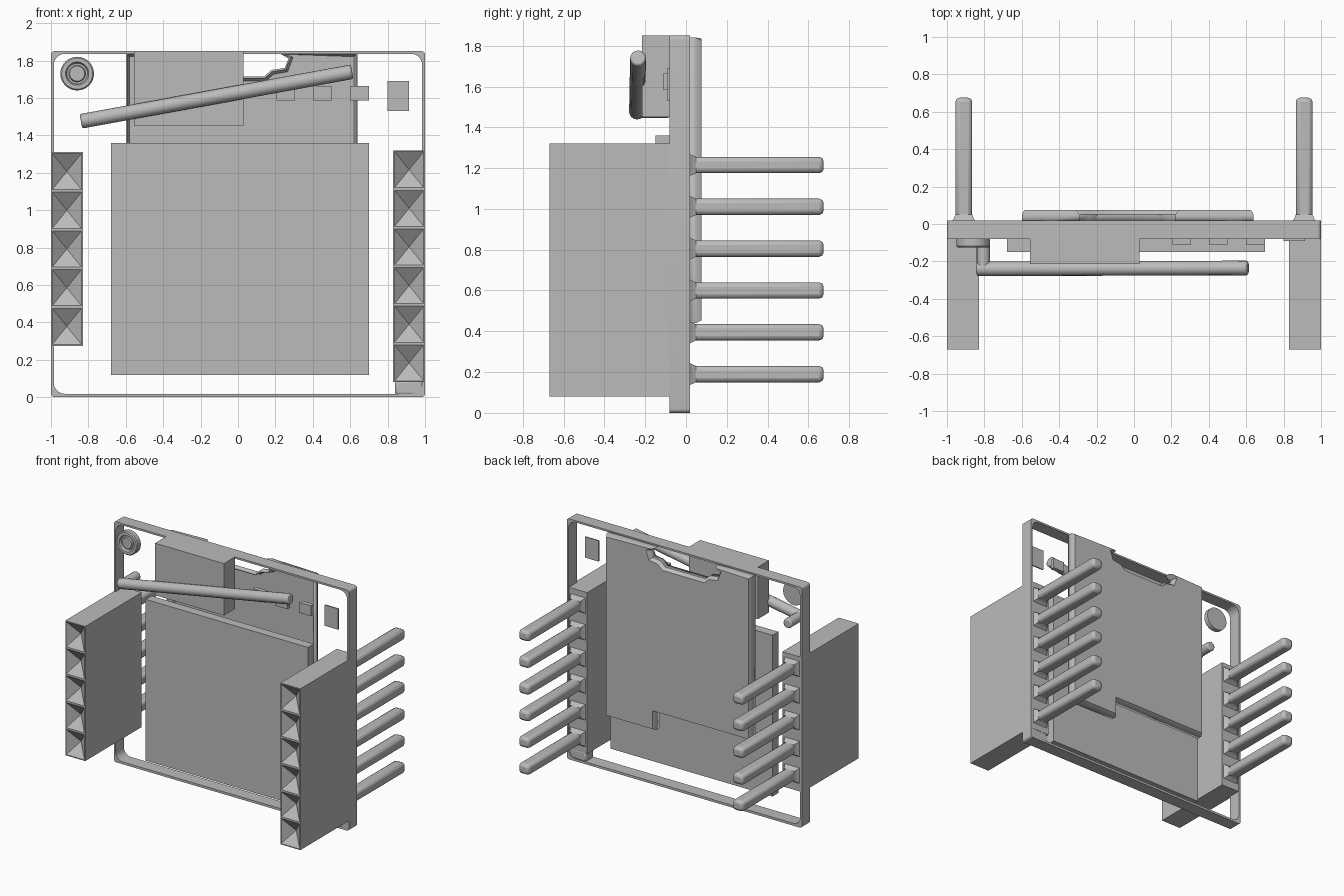
import bpy, bmesh, math
from mathutils import Vector

cube = bpy.data.objects.get("Cube")
if cube:
    bpy.data.objects.remove(cube, do_unlink=True)

grey = bpy.data.materials.new("plain_grey")
grey.use_nodes = True
GREY = (0.5, 0.5, 0.5, 1)
grey.diffuse_color = GREY
grey.node_tree.nodes["Principled BSDF"].inputs["Base Color"].default_value = GREY


def finish(name, bm, bevel=0, segments=2, solid=0):
    bmesh.ops.recalc_face_normals(bm, faces=bm.faces)
    mesh = bpy.data.meshes.new(name)
    bm.to_mesh(mesh)
    bm.free()
    mesh.materials.append(grey)
    ob = bpy.data.objects.new(name, mesh)
    bpy.context.collection.objects.link(ob)
    if solid:
        mod = ob.modifiers.new("Thickness", "SOLIDIFY")
        mod.thickness, mod.offset = solid, -1
    if bevel:
        mod = ob.modifiers.new("Bevel", "BEVEL")
        mod.width, mod.segments = bevel, segments
    bpy.ops.object.select_all(action="DESELECT")
    ob.select_set(True)
    bpy.context.view_layer.objects.active = ob
    bpy.ops.object.shade_smooth_by_angle(angle=math.radians(35))
    return ob


def box(name, x, y, z, bevel=0, segments=2):
    bm = bmesh.new()
    bmesh.ops.create_cube(bm, size=1)
    for v in bm.verts:
        v.co = [(r[0] + r[1]) / 2 + c * (r[1] - r[0]) for r, c in zip((x, y, z), v.co)]
    return finish(name, bm, bevel, segments)


def rounded_rect(x, z0, z1, r, steps=6):
    pts = []
    for k, (sx, sz) in enumerate(((1, 1), (-1, 1), (-1, -1), (1, -1))):
        cx, cz = sx * (x - r), (z1 - r if sz > 0 else z0 + r)
        for i in range(steps + 1):
            a = math.radians(90 * (k + i / steps))
            pts.append((cx + r * math.cos(a), cz + r * math.sin(a)))
    return pts


# Thin board rim
bm = bmesh.new()
outer, inner = rounded_rect(1, 0, 1.85, 0.02), rounded_rect(0.985, 0.018, 1.836, 0.06)
loops = [[bm.verts.new((px, y, pz)) for px, pz in ring]
         for ring, y in ((outer, -0.08), (outer, 0.02), (inner, 0.02), (inner, -0.08))]
count = len(outer)
for k in range(4):
    a, b = loops[k], loops[(k + 1) % 4]
    for i in range(count):
        j = (i + 1) % count
        bm.faces.new((a[i], a[j], b[j], b[i]))
finish("board_rim", bm)
box("rim_corner_web", (0.84, 0.99), (-0.08, 0.015), (0.01, 0.09), 0.015)


# Socket header: strip of cells with pyramid pits, extruded to the back
def header(name, x0, x1, z0, z1, cells):
    bm = bmesh.new()
    rows = [[bm.verts.new((x, -0.67, z0 + (z1 - z0) * i / cells)) for x in (x0, x1)]
            for i in range(cells + 1)]
    fronts = [bm.faces.new((a[0], a[1], b[1], b[0])) for a, b in zip(rows, rows[1:])]
    back = bmesh.ops.extrude_face_region(bm, geom=fronts, use_keep_orig=True)["geom"]
    for v in back:
        if isinstance(v, bmesh.types.BMVert):
            v.co.y = 0.015
    bmesh.ops.recalc_face_normals(bm, faces=bm.faces)
    bmesh.ops.inset_individual(bm, faces=fronts, thickness=0.01)
    poked = bmesh.ops.poke(bm, faces=fronts)
    for v in poked["verts"]:
        v.co.y += 0.07
    finish(name, bm)


def pin(name, x, z):
    box(name, (x - 0.045, x + 0.045), (0, 0.675), (z - 0.04, z + 0.04), 0.022)
    # Flared foot of the pin
    bm = bmesh.new()
    rings = []
    for y, w, h in ((0.01, 0.07, 0.065), (0.025, 0.055, 0.05), (0.05, 0.045, 0.04)):
        rings.append([bm.verts.new((x + sx * w, y, z + sz * h))
                      for sx, sz in ((1, 1), (-1, 1), (-1, -1), (1, -1))])
    for a, b in zip(rings, rings[1:]):
        for i in range(4):
            bm.faces.new((a[i], a[i - 1], b[i - 1], b[i]))
    finish(name + "_foot", bm)


header("left_header", 0.83, 1, 0.08, 1.32, 6)
header("right_header", -1, -0.83, 0.275, 1.31, 5)
for i in range(6):
    z = 0.19 + 0.205 * i
    pin(f"left_pin_{i + 1}", 0.91, z)
    if i:
        pin(f"right_pin_{i}", -0.91, z)

# Card slot cover: hollow shell with chamfered edge, bottom step and top notch
bm = bmesh.new()
outline = [(-0.6, 0.58), (0.22, 0.58), (0.22, 0.44), (0.64, 0.44), (0.64, 1.84),
           (0.22, 1.84), (0.27, 1.81), (0.25, 1.76), (0.18, 1.75), (0.14, 1.715),
           (-0.2, 1.715), (-0.24, 1.75), (-0.31, 1.76), (-0.33, 1.81), (-0.29, 1.84),
           (-0.6, 1.84)]
base = bm.faces.new([bm.verts.new((x, 0.01, z)) for x, z in outline])
base.normal_update()
if base.normal.y < 0:
    base.normal_flip()
top = bmesh.ops.extrude_face_region(bm, geom=[base])["geom"]
cap = [g for g in top if isinstance(g, bmesh.types.BMFace)]
for v in cap[0].verts:
    v.co.y = 0.05
if base.is_valid:
    bmesh.ops.delete(bm, geom=[base], context="FACES_ONLY")
cap[0].normal_update()
bmesh.ops.inset_region(bm, faces=cap, thickness=0.02, depth=0.025)
finish("card_slot_cover", bm, solid=0.012)

# Flat parts on the front of the board
box("display_panel", (-0.68, 0.70), (-0.15, -0.08), (0.12, 1.36))
box("radio_module", (-0.555, 0.03), (-0.215, -0.08), (1.45, 1.85))
for i, x in enumerate((0.205, 0.4, 0.6)):
    box(f"small_chip_{i + 1}", (x, x + 0.1), (-0.113, -0.08), (1.585, 1.665))
box("side_chip", (0.8, 0.915), (-0.09, -0.08), (1.53, 1.69))

# Round button with concentric rings
bm = bmesh.new()
profile = [(0, -0.08), (0.09, -0.08), (0.09, -0.117), (0.083, -0.125), (0.062, -0.125),
           (0.055, -0.108), (0.045, -0.108), (0.04, -0.12), (0, -0.12)]
verts = [bm.verts.new((-0.86 + r, y, 1.73)) for r, y in profile]
edges = [bm.edges.new(p) for p in zip(verts, verts[1:])]
bmesh.ops.spin(bm, geom=verts + edges, cent=(-0.86, 0, 1.73), axis=(0, 1, 0),
               angle=math.tau, steps=32)
bmesh.ops.remove_doubles(bm, verts=bm.verts, dist=0.0005)
finish("round_button", bm)


# Antenna rod and its stub to the board
def rod(name, start, end, radius):
    a, b = Vector(start), Vector(end)
    bm = bmesh.new()
    bmesh.ops.create_cone(bm, cap_ends=True, segments=16, radius1=radius,
                          radius2=radius, depth=(b - a).length)
    turn = (b - a).to_track_quat("Z", "Y")
    for v in bm.verts:
        v.co = turn @ v.co + (a + b) / 2
    ob = finish(name, bm, 0.01)
    ob.modifiers["Bevel"].limit_method = "ANGLE"
    ob.modifiers["Bevel"].angle_limit = math.radians(60)


rod("antenna_rod", (-0.84, -0.24, 1.475), (0.61, -0.235, 1.74), 0.039)
rod("antenna_stub", (-0.805, -0.25, 1.482), (-0.805, -0.08, 1.482), 0.036)
